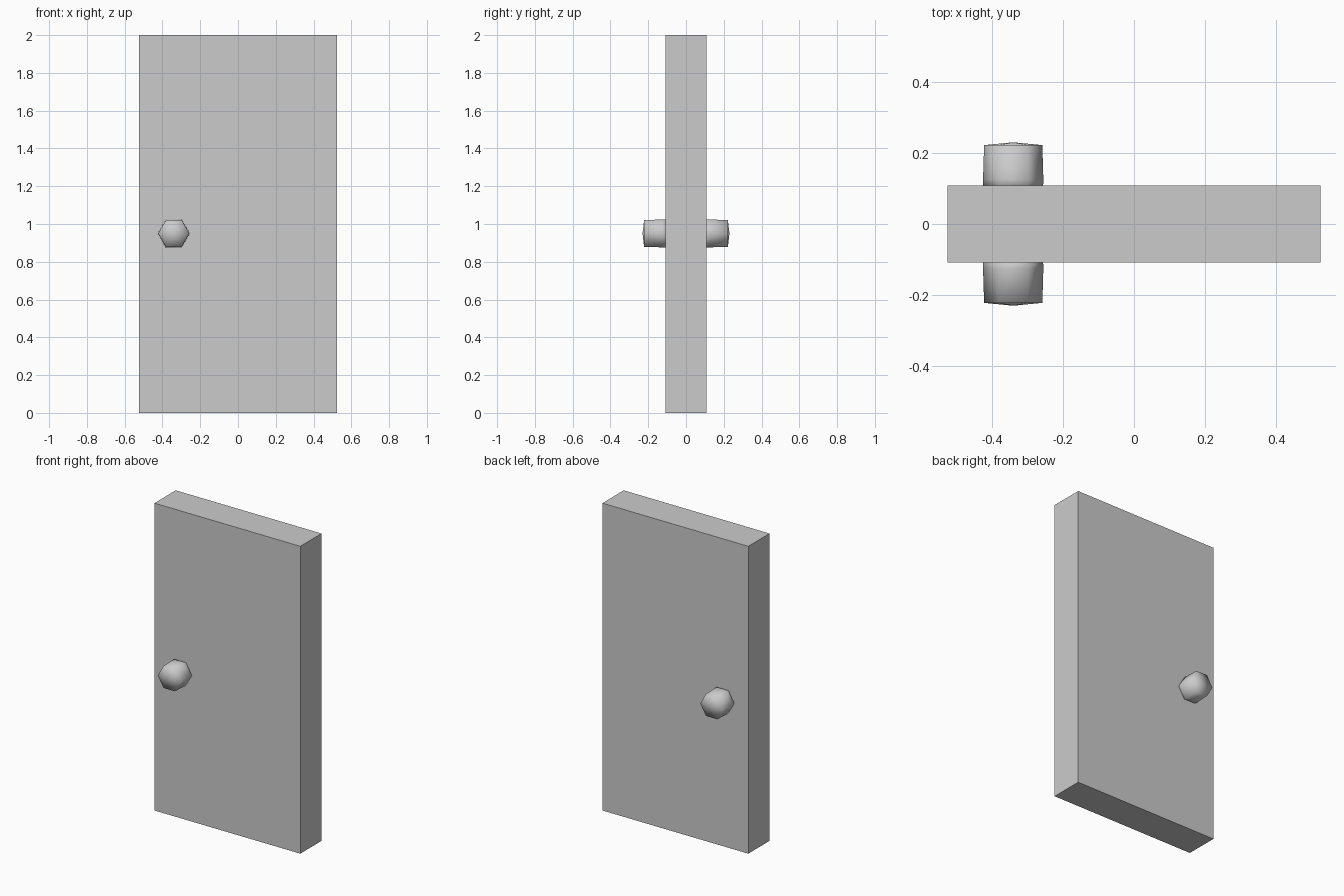
import bpy
import bmesh
import math

default = bpy.data.objects.get("Cube")
if default:
    bpy.data.objects.remove(default, do_unlink=True)

grey = bpy.data.materials.new("light_grey")
grey.use_nodes = True
colour = (0.6, 0.6, 0.6, 1)
grey.diffuse_color = colour
grey.node_tree.nodes["Principled BSDF"].inputs["Base Color"].default_value = colour

WIDTH, DEPTH, HEIGHT = 1.05, 0.218, 2.0


def finish(name, bm, smooth=False):
    bmesh.ops.recalc_face_normals(bm, faces=bm.faces)
    mesh = bpy.data.meshes.new(name)
    bm.to_mesh(mesh)
    bm.free()
    mesh.materials.append(grey)
    for face in mesh.polygons:
        face.use_smooth = smooth
    obj = bpy.data.objects.new(name, mesh)
    bpy.context.collection.objects.link(obj)
    return obj


# Door slab
bm = bmesh.new()
bmesh.ops.create_cube(bm, size=1)
bmesh.ops.scale(bm, vec=(WIDTH, DEPTH, HEIGHT), verts=bm.verts)
bmesh.ops.translate(bm, vec=(0, 0, HEIGHT / 2), verts=bm.verts)
finish("door_slab", bm)


def make_knob(name, side):
    """Six-sided knob with a slightly pointed end, on the given side in y."""
    bm = bmesh.new()
    rings = []
    for radius, y in ((0.084, DEPTH / 2 - 0.01), (0.085, 0.125), (0.082, 0.222)):
        rings.append([bm.verts.new((radius * math.cos(i * math.pi / 3), side * y,
                                    radius * math.sin(i * math.pi / 3)))
                      for i in range(6)])
    tip = bm.verts.new((0, side * 0.23, 0))
    for i in range(6):
        j = (i + 1) % 6
        for low, high in zip(rings, rings[1:]):
            bm.faces.new((low[i], low[j], high[j], high[i]))
        bm.faces.new((rings[-1][i], rings[-1][j], tip))
    bm.faces.new(rings[0])
    knob = finish(name, bm, smooth=True)
    knob.location = (-0.34, 0, 0.95)


# Knobs on both faces
make_knob("front_knob", -1)
make_knob("back_knob", 1)
